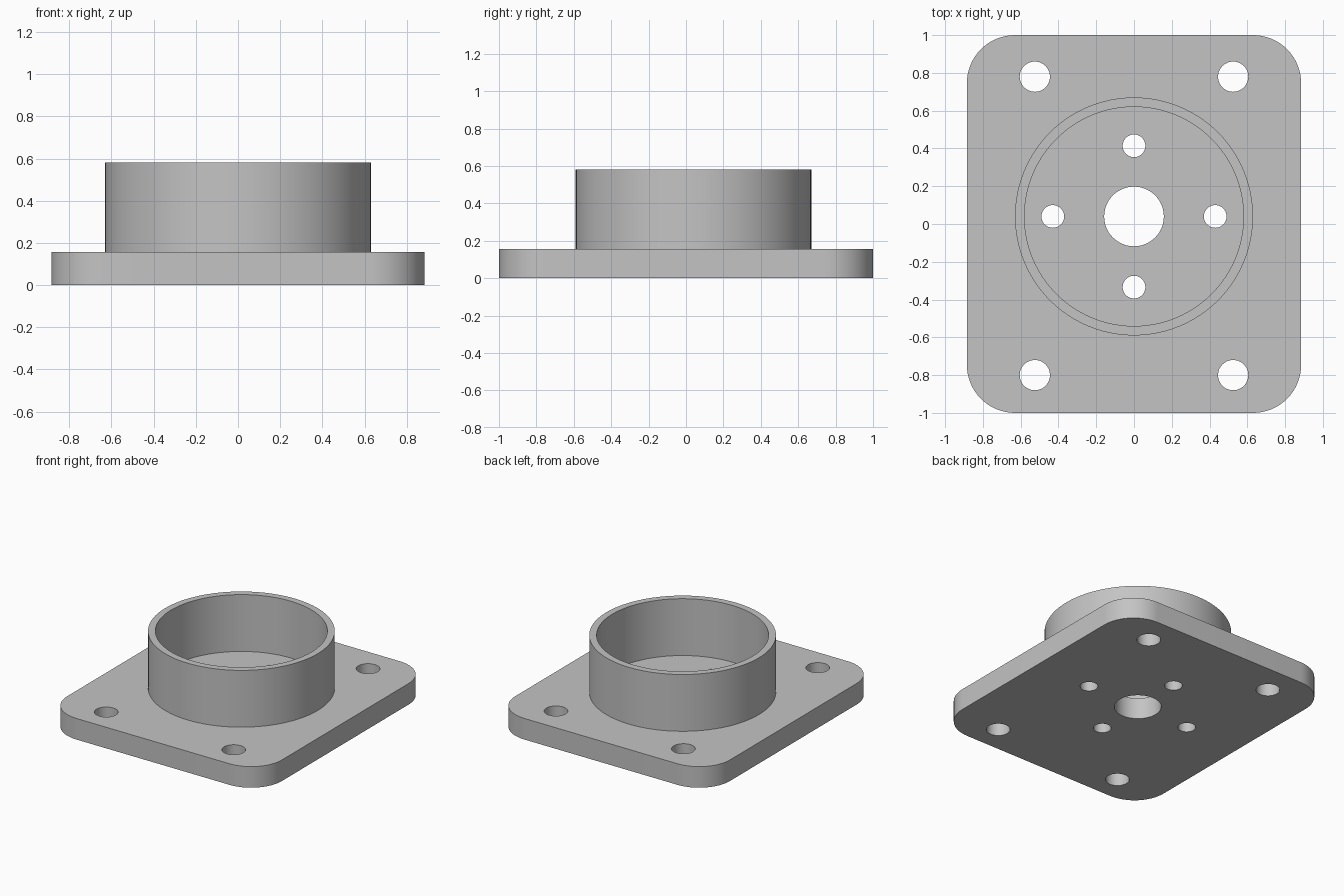
import bpy
import bmesh
from math import pi, radians
from mathutils import Matrix, Vector

old = bpy.data.objects.get("Cube")
if old:
    bpy.data.objects.remove(old, do_unlink=True)

HALF_X, HALF_Y, PLATE_TOP = 0.885, 1.0, 0.157
CORNER = 0.255
HUB_Y, HUB_TOP = 0.04, 0.58
OUTER_R, INNER_R = 0.63, 0.58

grey = bpy.data.materials.new("plain grey")
grey.use_nodes = True
colour = (0.55, 0.55, 0.55, 1)
grey.diffuse_color = colour
grey.node_tree.nodes["Principled BSDF"].inputs["Base Color"].default_value = colour


def make_object(name, bm):
    bmesh.ops.recalc_face_normals(bm, faces=bm.faces)
    mesh = bpy.data.meshes.new(name)
    bm.to_mesh(mesh)
    bm.free()
    mesh.materials.append(grey)
    obj = bpy.data.objects.new(name, mesh)
    bpy.context.collection.objects.link(obj)
    return obj


def smooth(obj):
    bpy.ops.object.select_all(action='DESELECT')
    obj.select_set(True)
    bpy.context.view_layer.objects.active = obj
    bpy.ops.object.shade_smooth_by_angle(angle=radians(30))


# Base plate: box with rounded vertical edges
bm = bmesh.new()
bmesh.ops.create_cube(bm, size=1, matrix=Matrix.Translation((0, 0, PLATE_TOP / 2))
                      @ Matrix.Diagonal((2 * HALF_X, 2 * HALF_Y, PLATE_TOP, 1)))
upright = [e for e in bm.edges if abs(e.verts[0].co.z - e.verts[1].co.z) > 0.01]
bmesh.ops.bevel(bm, geom=upright, offset=CORNER, segments=16, profile=0.5,
                affect='EDGES')
plate = make_object("base_plate", bm)

# Drilled holes: centre bore, four hub holes, four corner holes
holes = [(0, HUB_Y, 0.158)]
for side in (-1, 1):
    holes += [(side * 0.43, HUB_Y, 0.06), (0, HUB_Y + side * 0.374, 0.06),
              (side * 0.525, 0.78, 0.08), (side * 0.525, -0.8, 0.08)]
bm = bmesh.new()
for x, y, radius in holes:
    bmesh.ops.create_cone(bm, cap_ends=True, segments=48, radius1=radius,
                          radius2=radius, depth=1, matrix=Matrix.Translation((x, y, 0)))
drills = make_object("hole_cutter", bm)
drills.hide_render = True

cut = plate.modifiers.new("holes", 'BOOLEAN')
cut.operation = 'DIFFERENCE'
cut.solver = 'EXACT'
cut.object = drills
bpy.context.view_layer.objects.active = plate
bpy.ops.object.modifier_apply(modifier=cut.name)
bpy.data.objects.remove(drills, do_unlink=True)
smooth(plate)

# Hub ring: wall profile spun around the hub axis
bm = bmesh.new()
profile = [(OUTER_R, PLATE_TOP), (OUTER_R, HUB_TOP), (INNER_R, HUB_TOP), (INNER_R, PLATE_TOP)]
verts = [bm.verts.new((r, HUB_Y, z)) for r, z in profile]
edges = [bm.edges.new(pair) for pair in zip(verts, verts[1:])]
bmesh.ops.spin(bm, geom=verts + edges, cent=Vector((0, HUB_Y, 0)), axis=(0, 0, 1),
               angle=2 * pi, steps=96, use_merge=True)
bmesh.ops.remove_doubles(bm, verts=bm.verts, dist=0.0001)
ring = make_object("hub_ring", bm)
# Point the top rim upwards so the wall faces outwards
rim = max(ring.data.polygons, key=lambda p: p.center.z)
if rim.normal.z < 0:
    ring.data.flip_normals()
smooth(ring)
